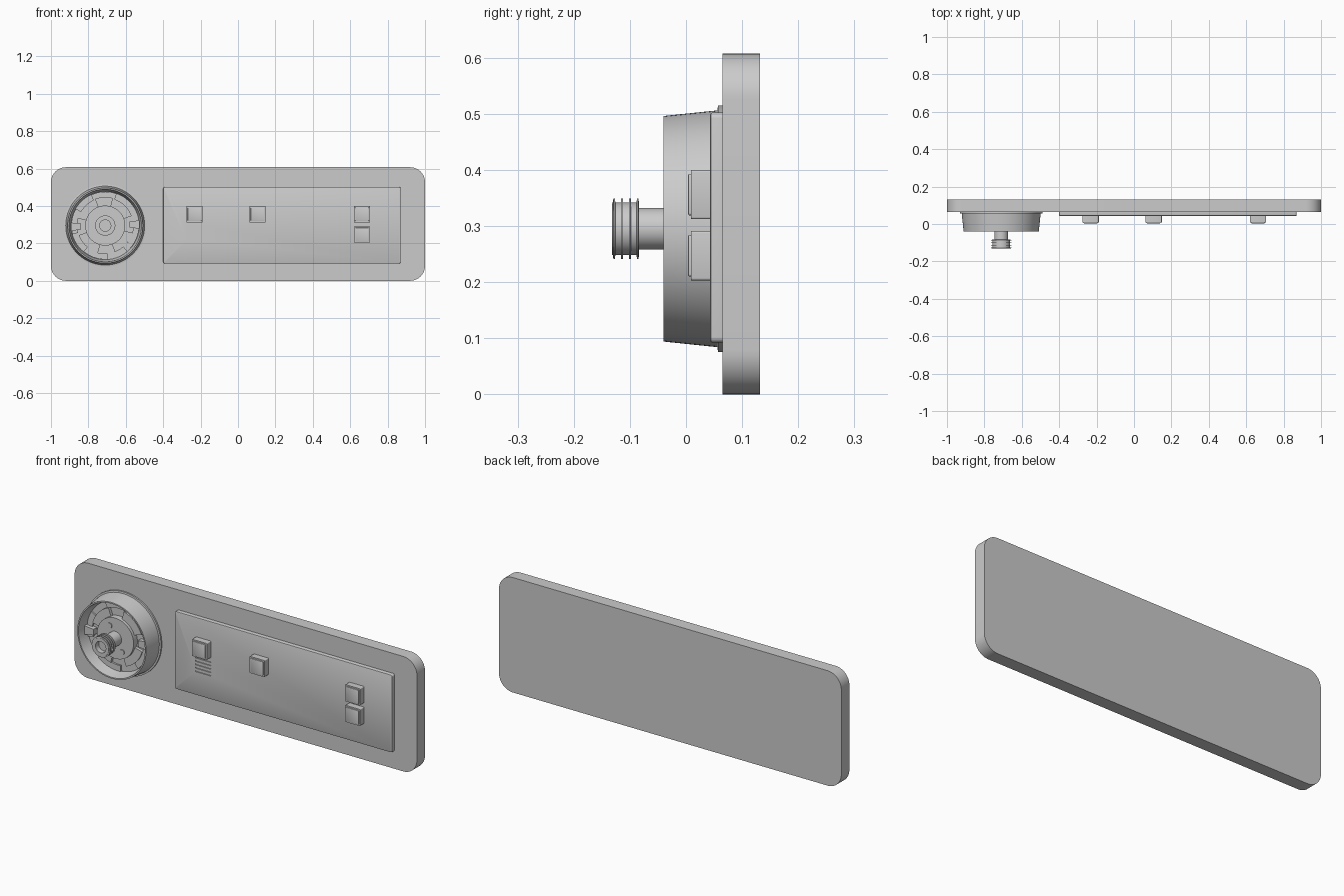
import bpy, bmesh, math
from mathutils import Vector

if "Cube" in bpy.data.objects:
    bpy.data.objects.remove(bpy.data.objects["Cube"])

grey = bpy.data.materials.new("light_grey")
grey.use_nodes = True
COLOUR = (0.6, 0.6, 0.6, 1)
grey.diffuse_color = COLOUR
grey.node_tree.nodes["Principled BSDF"].inputs["Base Color"].default_value = COLOUR

DIAL_X, DIAL_Z = -0.71, 0.295
PANEL_FRONT = 0.043


def finish(name, bm):
    bmesh.ops.recalc_face_normals(bm, faces=bm.faces)
    mesh = bpy.data.meshes.new(name)
    bm.to_mesh(mesh)
    bm.free()
    mesh.materials.append(grey)
    ob = bpy.data.objects.new(name, mesh)
    bpy.context.collection.objects.link(ob)
    return ob


def activate(ob):
    bpy.ops.object.select_all(action='DESELECT')
    ob.select_set(True)
    bpy.context.view_layer.objects.active = ob


def smooth(ob):
    activate(ob)
    bpy.ops.object.shade_smooth_by_angle(angle=math.radians(35))


def slab(name, x0, x1, z0, z1, y0, y1, corner=0, edge=0, segs=8):
    """Box with rounded upright corners and an optional chamfer on its front rim."""
    bm = bmesh.new()
    bmesh.ops.create_cube(bm, size=1)
    for v in bm.verts:
        v.co = Vector((x1 if v.co.x > 0 else x0,
                       y1 if v.co.y > 0 else y0,
                       z1 if v.co.z > 0 else z0))
    if corner:
        along_y = [e for e in bm.edges
                   if abs(e.verts[0].co.y - e.verts[1].co.y) > 1e-5]
        bmesh.ops.bevel(bm, geom=along_y, offset=corner, segments=segs,
                        profile=0.5, affect='EDGES')
    if edge:
        rim = [e for e in bm.edges if all(v.co.y < y0 + 1e-5 for v in e.verts)]
        bmesh.ops.bevel(bm, geom=rim, offset=edge, segments=2,
                        profile=0.5, affect='EDGES')
    return finish(name, bm)


def lathe(name, profile, x=DIAL_X, z=DIAL_Z, steps=64):
    """Spin (radius, y) points around a front-to-back axis."""
    bm = bmesh.new()
    verts = [bm.verts.new((x + r, y, z)) for r, y in profile]
    edges = [bm.edges.new(pair) for pair in zip(verts, verts[1:])]
    bmesh.ops.spin(bm, geom=verts + edges, cent=(x, 0, z), axis=(0, 1, 0),
                   angle=math.tau, steps=steps)
    bmesh.ops.remove_doubles(bm, verts=bm.verts, dist=1e-5)
    ob = finish(name, bm)
    smooth(ob)
    return ob


def arc_plate(name, r0, r1, start, end, y0, y1):
    """Raised ring sector on the dial floor, angles in degrees."""
    bm = bmesh.new()
    n = max(2, int((end - start) / 6))
    angles = [math.radians(start + (end - start) * i / n) for i in range(n + 1)]
    points = [(r1, a) for a in angles] + [(r0, a) for a in reversed(angles)]
    face = bm.faces.new([bm.verts.new((DIAL_X + r * math.cos(a), y0,
                                       DIAL_Z + r * math.sin(a)))
                         for r, a in points])
    out = bmesh.ops.extrude_face_region(bm, geom=[face], use_keep_orig=True)
    moved = [g for g in out["geom"] if isinstance(g, bmesh.types.BMVert)]
    bmesh.ops.translate(bm, verts=moved, vec=(0, y1 - y0, 0))
    ob = finish(name, bm)
    smooth(ob)


def frame_cutter(x0, x1, z0, z1, width, depth):
    """Rectangular ring used to cut an outline groove."""
    bm = bmesh.new()
    y = PANEL_FRONT - 0.01
    face = bm.faces.new([bm.verts.new((x, y, z)) for x, z in
                         ((x0, z0), (x1, z0), (x1, z1), (x0, z1))])
    bmesh.ops.inset_region(bm, faces=[face], thickness=width)
    bmesh.ops.delete(bm, geom=[face], context='FACES_ONLY')
    ring = list(bm.faces)
    out = bmesh.ops.extrude_face_region(bm, geom=ring, use_keep_orig=True)
    moved = [g for g in out["geom"] if isinstance(g, bmesh.types.BMVert)]
    bmesh.ops.translate(bm, verts=moved, vec=(0, 0.01 + depth, 0))
    return finish("groove_cutter", bm)


# Backing plate and raised control panel
smooth(slab("backing_plate", -1, 1, 0, 0.607, 0.065, 0.132, corner=0.08, segs=12))
panel = slab("control_panel", -0.4, 0.87, 0.092, 0.502, PANEL_FRONT, 0.067,
             corner=0.01, edge=0.004, segs=4)

# Outline grooves and speaker slits in the panel
cutters = [frame_cutter(-0.33, -0.02, 0.157, 0.428, 0.01, 0.004),
           frame_cutter(0.005, 0.795, 0.157, 0.428, 0.01, 0.004)]
for i in range(5):
    z = 0.215 + 0.018 * i
    cutters.append(slab("slit_cutter", -0.278, -0.188, z, z + 0.007,
                        PANEL_FRONT - 0.01, PANEL_FRONT + 0.005))
for cutter in cutters:
    cutter.hide_render = True
    mod = panel.modifiers.new("cut", 'BOOLEAN')
    mod.operation, mod.solver, mod.object = 'DIFFERENCE', 'EXACT', cutter
    activate(panel)
    bpy.ops.object.modifier_apply(modifier=mod.name)
    bpy.data.objects.remove(cutter)
smooth(panel)

# Push buttons: a square body with a slightly smaller cap
for name, x, z in (("left_button", -0.232, 0.356), ("middle_button", 0.105, 0.356),
                   ("upper_right_button", 0.663, 0.356),
                   ("lower_right_button", 0.663, 0.247)):
    h = 0.044
    smooth(slab(name, x - h, x + h, z - h, z + h, 0.009, 0.046, corner=0.004, segs=3))
    h = 0.037
    smooth(slab(name + "_cap", x - h, x + h, z - h, z + h, 0.004, 0.012,
                corner=0.004, edge=0.002, segs=3))

# Dial housing: flanged, tapered open cup
lathe("dial_cup", [(0, 0.066), (0.22, 0.066), (0.22, 0.057), (0.211, 0.056),
                   (0.201, -0.04), (0.194, -0.04), (0.182, 0.022), (0, 0.022)], steps=96)

# Stepped sectors on the dial floor
for start in (20, 110, 200, 290):
    arc_plate("inner_sector", 0.1, 0.15, start, start + 55, 0.006, 0.024)
for start in (70, 150, 230, 310):
    arc_plate("outer_sector", 0.15, 0.181, start, start + 45, 0.013, 0.024)
for start in (-5, 175):
    arc_plate("side_tab", 0.13, 0.184, start, start + 14, -0.006, 0.024)

# Hub with two screws
lathe("dial_hub", [(0, 0.024), (0.107, 0.024), (0.107, -0.01), (0, -0.01)])
for dx, dz in ((-0.032, 0.06), (0.04, -0.062)):
    lathe("hub_screw", [(0.014, -0.008), (0.014, -0.015), (0, -0.015)],
          DIAL_X + dx, DIAL_Z + dz, 20)

# Stem and ribbed hollow knob
profile = [(0, 0), (0.037, 0), (0.037, -0.084), (0.047, -0.084)]
for y in (-0.086, -0.1, -0.114, -0.128):
    profile += [(0.047, y + 0.002), (0.054, y + 0.0015),
                (0.054, y - 0.0015), (0.047, y - 0.002)]
profile += [(0.047, -0.132), (0.03, -0.132), (0.03, -0.105), (0, -0.105)]
lathe("knob_and_stem", profile)
